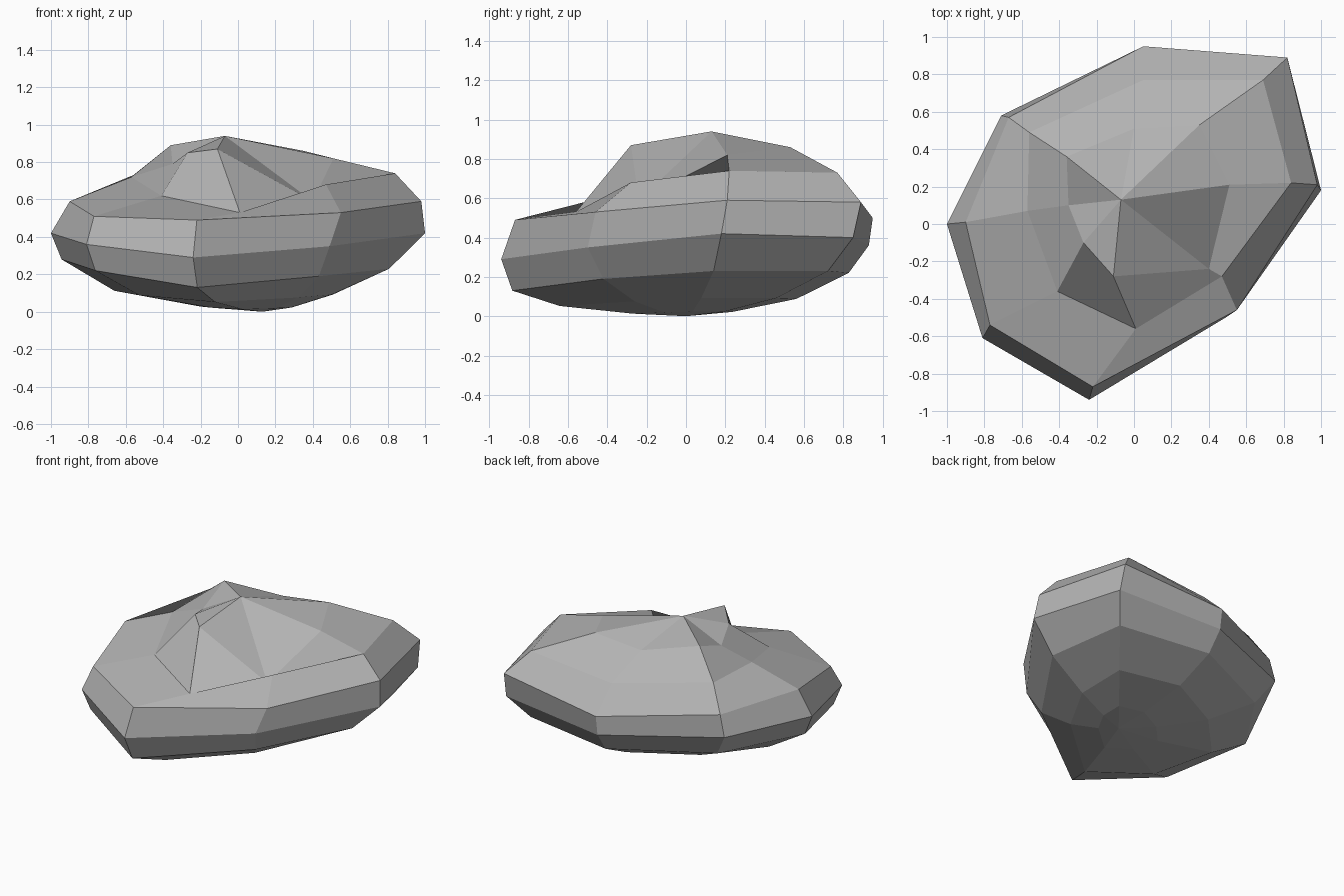
import bpy
import bmesh
from mathutils import Vector

# Remove the default cube
default_cube = bpy.data.objects.get("Cube")
if default_cube:
    bpy.data.objects.remove(default_cube, do_unlink=True)

# Stone colour
stone = bpy.data.materials.new("stone_grey")
stone_colour = (.45, .45, .45, 1)
stone.diffuse_color = stone_colour
stone.use_nodes = True
stone.node_tree.nodes["Principled BSDF"].inputs["Base Color"].default_value = stone_colour

# Summit and underside points
SUMMIT = Vector((-.07, .13, .94))
BASE = Vector((.13, 0, 0))

# Eight ridges running counterclockwise from the back. Each has four points from
# the crown down to the widest edge, then the inset and height of the lower edge.
RIDGES = {
    "back": ([(0, .51, .82), (.05, .77, .67), (.05, .95, .5), (.05, .93, .36)], .89, .22),
    "back_right": ([(-.36, .36, .89), (-.56, .49, .73), (-.67, .57, .56), (-.71, .58, .41)], .87, .24),
    "right": ([(-.35, .1, .79), (-.57, .07, .72), (-.9, .01, .59), (-1, 0, .42)], .95, .28),
    "front_right": ([(-.27, -.1, .85), (-.41, -.36, .62), (-.77, -.54, .51), (-.81, -.61, .36)], .95, .22),
    "front": ([(-.11, -.28, .87), (.01, -.56, .53), (-.22, -.87, .49), (-.24, -.94, .29)], .94, .13),
    "front_left": ([(.4, -.24, .59), (.47, -.28, .68), (.55, -.46, .53), (.49, -.5, .35)], .84, .19),
    "left": ([(.51, .21, .82), (.84, .22, .74), (.98, .21, .59), (1, .18, .42)], .78, .23),
    "back_left": ([(.35, .53, .86), (.69, .77, .73), (.82, .89, .58), (.83, .85, .4)], .85, .23),
}


def full_ridge(upper, inset, height):
    """Continue a ridge under the stone, curving in towards the base point."""
    points = [Vector(p) for p in upper]
    edge = points[-1]
    tuck = 1.6 * inset - .82
    for reach, z in ((inset, height), (tuck, height * .4), (tuck * .42, height * .1)):
        point = BASE.lerp(edge, reach)
        point.z = z
        points.append(point)
    return points


def build_boulder():
    bm = bmesh.new()
    top = bm.verts.new(SUMMIT)
    bottom = bm.verts.new(BASE)
    columns = [[bm.verts.new(p) for p in full_ridge(*ridge)] for ridge in RIDGES.values()]

    # Join neighbouring ridges with bands of facets, closed by fans at both ends
    for index, here in enumerate(columns):
        following = columns[(index + 1) % len(columns)]
        bm.faces.new((top, here[0], following[0]))
        for row in range(len(here) - 1):
            bm.faces.new((here[row], here[row + 1], following[row + 1], following[row]))
        bm.faces.new((bottom, following[-1], here[-1]))

    mesh = bpy.data.meshes.new("boulder")
    bm.to_mesh(mesh)
    bm.free()
    mesh.materials.append(stone)
    boulder = bpy.data.objects.new("boulder", mesh)
    bpy.context.collection.objects.link(boulder)
    return boulder


build_boulder()
